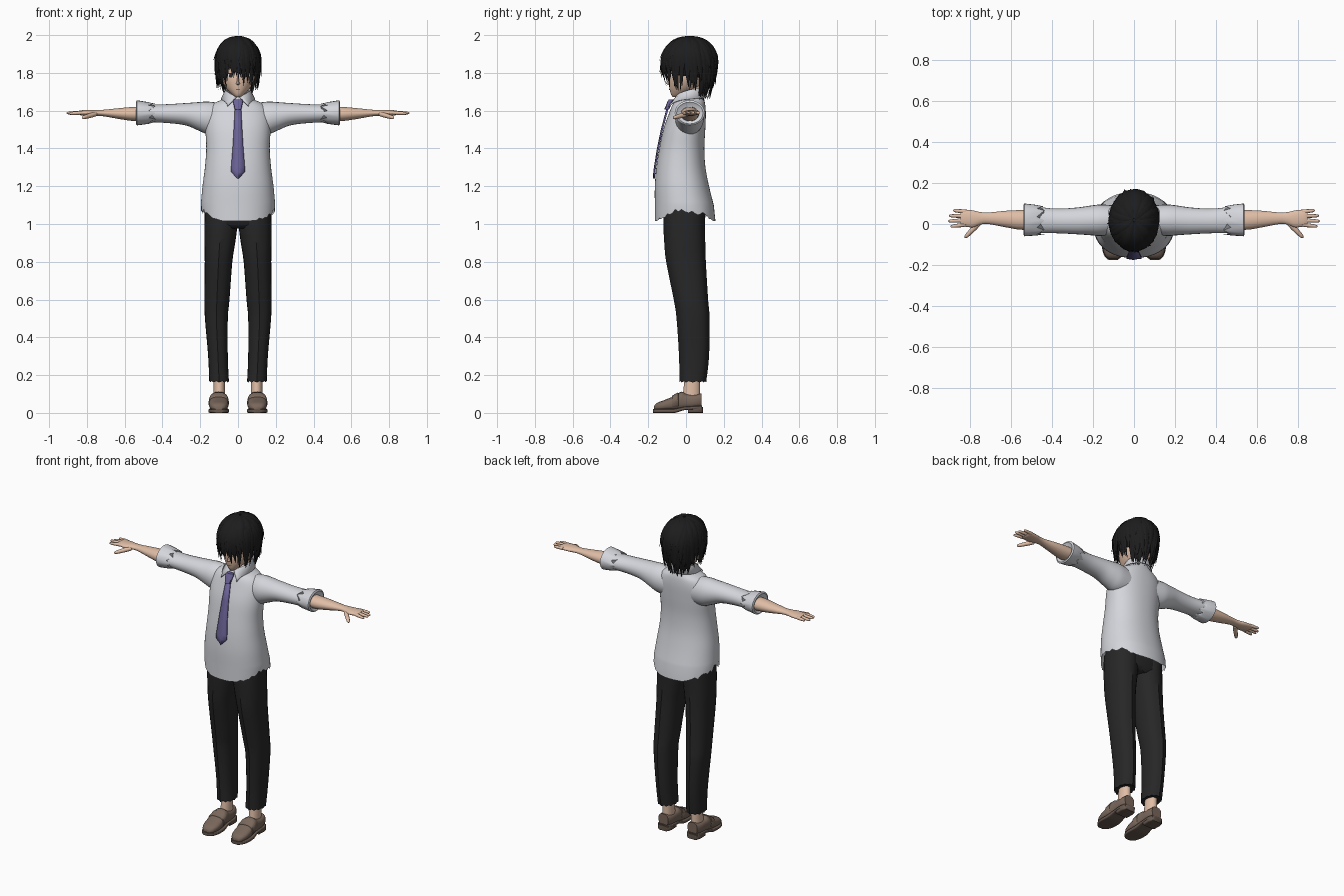
import bpy, bmesh, math, random
from math import sin, cos, pi
from mathutils import Vector

random.seed(4)
cube = bpy.data.objects.get("Cube")
if cube:
    bpy.data.objects.remove(cube)


def material(name, *rgb):
    m = bpy.data.materials.new(name)
    m.use_nodes = True
    m.diffuse_color = (*rgb, 1)
    m.node_tree.nodes["Principled BSDF"].inputs["Base Color"].default_value = (*rgb, 1)
    return m


skin = material("skin", .74, .51, .38)
shirt_white = material("shirt white", .66, .67, .71)
tie_purple = material("tie purple", .15, .125, .31)
trouser_black = material("trouser black", .02, .02, .021)
hair_black = material("hair black", .012, .012, .013)
shoe_brown = material("shoe brown", .19, .135, .105)
sole_brown = material("sole brown", .13, .095, .075)
eye_white = material("eye white", .75, .75, .75)
eye_dark = material("eye dark", .03, .02, .02)
lip = material("lip", .3, .12, .1)


def build(name, verts, faces, mat, mirror=False, solid=0, angle=50):
    me = bpy.data.meshes.new(name)
    me.from_pydata([tuple(v) for v in verts], [], faces)
    bm = bmesh.new()
    bm.from_mesh(me)
    bmesh.ops.recalc_face_normals(bm, faces=bm.faces)
    bm.to_mesh(me)
    bm.free()
    me.shade_smooth()
    me.set_sharp_from_angle(angle=math.radians(angle))
    me.materials.append(mat)
    ob = bpy.data.objects.new(name, me)
    bpy.context.collection.objects.link(ob)
    if solid:
        mod = ob.modifiers.new("thickness", "SOLIDIFY")
        mod.thickness, mod.offset = solid, 0
    if mirror:
        ob.modifiers.new("mirror", "MIRROR").use_mirror_merge = False
    return ob


def skin_rings(rings, start=0, closed=True, caps=(True, True)):
    n = len(rings[0])
    faces = []
    for i in range(len(rings) - 1):
        for j in range(n if closed else n - 1):
            k, a = (j + 1) % n, start + i * n
            faces.append((a + j, a + k, a + n + k, a + n + j))
    if caps[0]:
        faces.append(tuple(range(start, start + n)))
    if caps[1]:
        last = start + (len(rings) - 1) * n
        faces.append(tuple(range(last, last + n)))
    return [v for r in rings for v in r], faces


def loft(name, rings, mat, closed=True, caps=(True, True), **kw):
    return build(name, *skin_rings(rings, 0, closed, caps), mat, **kw)


def loft_many(name, tubes, mat, **kw):
    verts, faces = [], []
    for rings in tubes:
        v, f = skin_rings(rings, len(verts))
        verts += v
        faces += f
    return build(name, verts, faces, mat, **kw)


def ring(c, u, v, n=24, p=2):
    def f(q):
        return math.copysign(abs(q) ** (2 / p), q)
    angles = [2 * pi * i / n for i in range(n)]
    return [Vector(c) + Vector(u) * f(cos(a)) + Vector(v) * f(sin(a)) for a in angles]


def zring(z, x0, x1, y0, y1, **kw):
    return ring(((x0 + x1) / 2, (y0 + y1) / 2, z), ((x1 - x0) / 2, 0, 0), (0, (y1 - y0) / 2, 0), **kw)


def xring(x, z0, z1, y0, y1, **kw):
    return ring((x, (y0 + y1) / 2, (z0 + z1) / 2), (0, (y1 - y0) / 2, 0), (0, 0, (z1 - z0) / 2), **kw)


def yring(y, half, z0, z1, **kw):
    return ring((.102, y, (z0 + z1) / 2), (half, 0, 0), (0, 0, (z1 - z0) / 2), **kw)


def smooth(keys, steps=4):
    out = []
    for i in range(len(keys) - 1):
        four = keys[max(i - 1, 0)], keys[i], keys[i + 1], keys[min(i + 2, len(keys) - 1)]
        for s in range(steps):
            t = s / steps
            out.append([(2 * b + (c - a) * t + (2 * a - 5 * b + 4 * c - d) * t * t
                         + (3 * b - a - 3 * c + d) * t ** 3) / 2 for a, b, c, d in zip(*four)])
    return out + [keys[-1]]


# shirt body with a ragged hem that rises at the sides
body = [(1.1, .197, -.165, .147), (1.2, .188, -.165, .122), (1.3, .175, -.157, .103),
        (1.4, .168, -.141, .097), (1.5, .172, -.12, .102), (1.58, .168, -.092, .105),
        (1.63, .14, -.072, .102), (1.66, .085, -.052, .095), (1.69, .055, -.03, .085)]
rings = [zring(z, -hx, hx, y0, y1, n=64, p=2.2) for z, hx, y0, y1 in smooth(body)]
hem = zring(1.015, -.195, .195, -.165, .156, n=64, p=2.2)
for i, v in enumerate(hem):
    side = abs(cos(2 * pi * i / 64))
    v.z += .06 * side ** 3 + random.uniform(-.02, .02) * side ** 2
loft("shirt_body", [hem] + rings, shirt_white, caps=(False, True))

# sleeves with rolled, zigzag cuffs
sleeve = [(.09, 1.47, 1.64, -.05, .09), (.16, 1.475, 1.648, -.058, .095), (.21, 1.495, 1.645, -.055, .09),
          (.28, 1.523, 1.64, -.05, .08), (.38, 1.535, 1.634, -.045, .075), (.48, 1.54, 1.632, -.045, .085)]
loft("sleeves", [xring(*k) for k in smooth(sleeve)], shirt_white, mirror=True)
cuff = [(.455, 1.54, 1.636, -.05, .085), (.475, 1.53, 1.645, -.056, .093), (.535, 1.522, 1.655, -.06, .1),
        (.54, 1.53, 1.645, -.05, .09), (.525, 1.55, 1.62, -.025, .065)]
rings = [xring(*k) for k in cuff]
for i, v in enumerate(rings[0]):
    v.x += .018 * (i % 3 - 1)
loft("cuffs", rings, shirt_white, mirror=True)

# collar: open band folded outward, with points at the front
rows = [[], [], []]
for i in range(25):
    t = i / 24
    a = -pi / 2 + .12 + (2 * pi - .24) * t
    front = abs(2 * t - 1)
    tip = front ** 6
    x, y = cos(a), sin(a)
    rows[0].append(Vector((.058 * x, .025 + .066 * y, 1.715 - .05 * front ** 2)))
    rows[1].append(Vector((.065 * x, .022 + .075 * y, 1.722 - .052 * front ** 2)))
    low = Vector((.088 * x, .02 + .088 * y, 1.672 - .02 * front))
    low += Vector((math.copysign(.045, x), -.025, -.03)) * tip
    rows[2].append(low)
loft("collar", rows, shirt_white, closed=False, caps=(False, False), solid=.006)

# tie: knot and hanging blade
knot = [(1.66, .022, -.078), (1.65, .027, -.084), (1.605, .017, -.103)]
loft("tie_knot", [ring((0, y, z), (w, 0, 0), (0, .013, 0), n=12, p=3) for z, w, y in knot], tie_purple)
blade = [(1.61, .016, -.1), (1.5, .022, -.129), (1.4, .028, -.15), (1.3, .036, -.166),
         (1.275, .036, -.169), (1.24, .002, -.172)]
loft("tie_blade", [[Vector((w * s, y + .003 * abs(s), z)) for s in (-1, 0, 1)] for z, w, y in blade],
     tie_purple, closed=False, caps=(False, False), solid=.008)

# trousers: hips and two creased legs
hips = [(.975, .14, -.09, .075), (1.0, .176, -.113, .096), (1.1, .176, -.115, .1), (1.2, .15, -.1, .08)]
loft("trouser_hips", [zring(z, -h, h, a, b, p=2.5) for z, h, a, b in hips], trouser_black)
leg = [(1.08, .0, .176, -.115, .098), (1.0, .002, .178, -.115, .096), (.9, .015, .178, -.11, .097),
       (.8, .03, .176, -.1, .1), (.6, .045, .178, -.06, .112), (.5, .054, .175, -.045, .12),
       (.3, .054, .158, -.032, .117), (.165, .048, .152, -.03, .102)]
rings = [zring(*k, p=2.3) for k in smooth(leg)]
for r in rings:
    r[6].y += .005
    r[18].y -= .005
for i, v in enumerate(rings[-1]):
    v.z += .007 * (i % 2) - .004
loft("trouser_legs", rings, trouser_black, mirror=True, angle=35)

# ankles and loafers
ankle = [(.05, .068, .132, -.02, .075), (.11, .068, .13, -.015, .075), (.2, .07, .128, -.005, .075)]
loft("ankles", [zring(*k) for k in smooth(ankle)], skin, mirror=True)
upper = [(-.17, .02, .015, .035), (-.155, .038, .012, .052), (-.12, .05, .012, .066), (-.07, .051, .013, .086),
         (-.025, .046, .015, .112), (.0, .044, .02, .102), (.05, .043, .025, .098), (.082, .034, .03, .103)]
loft("shoe_uppers", [yring(*k, p=2.6) for k in smooth(upper, 3)], shoe_brown, mirror=True)
sole = [(-.175, .022, .0, .02), (-.158, .041, .0, .02), (-.12, .053, .0, .02), (-.06, .052, .0, .022),
        (-.01, .045, .014, .032), (.05, .046, .018, .036), (.086, .036, .02, .038)]
loft("shoe_soles", [yring(*k, p=6) for k in smooth(sole, 3)], sole_brown, mirror=True)
heel = [(.01, .043), (.055, .045), (.08, .04), (.09, .03)]
loft("shoe_heels", [yring(y, h, 0, .032, p=6) for y, h in heel], sole_brown, mirror=True)
strap = [(-.075, .051, .02, .086), (-.073, .054, .016, .091), (-.042, .051, .016, .109), (-.04, .048, .02, .103)]
loft("shoe_straps", [yring(*k, p=2.6) for k in strap], shoe_brown, mirror=True)

# forearms and palms
arm = [(.46, 1.545, 1.62, -.025, .07), (.55, 1.545, 1.62, -.028, .068), (.63, 1.556, 1.613, -.015, .064),
       (.71, 1.57, 1.605, .0, .056), (.75, 1.572, 1.604, -.003, .058), (.785, 1.572, 1.604, -.016, .066),
       (.83, 1.575, 1.602, -.012, .07), (.845, 1.582, 1.598, -.005, .062)]
loft("forearms_and_palms", [xring(*k) for k in smooth(arm)], skin, mirror=True)


def finger(root, tip, r):
    root, tip = Vector(root), Vector(tip)
    d = tip - root
    u = d.cross(Vector((0, 0, 1))).normalized()
    v = u.cross(d).normalized()
    shape = [(0, 1), (.3, 1.05), (.6, .95), (.85, .8), (.96, .55), (1, .15)]
    return [ring(root + d * t, u * r * s, v * r * s, n=10) for t, s in shape]


fingers = [finger((.82, -.003 + .021 * i, 1.589), (tip, -.012 + .026 * i, 1.585 + .003 * (i % 2)), .0095)
           for i, tip in enumerate((.895, .907, .902, .882))]
fingers.append(finger((.755, .005, 1.582), (.825, -.067, 1.562), .0125))
loft_many("fingers", fingers, skin, mirror=True)

# neck, head and face
neck = [(1.62, .05, -.02, .085), (1.68, .045, -.012, .078), (1.77, .045, -.01, .085)]
loft("neck", [zring(z, -h, h, a, b) for z, h, a, b in neck], skin)
skull = [(1.672, .012, -.07, -.035), (1.688, .034, -.08, .01), (1.72, .064, -.088, .065), (1.76, .084, -.092, .1),
         (1.8, .091, -.09, .12), (1.86, .095, -.095, .13), (1.92, .083, -.08, .115), (1.96, .05, -.04, .08)]
head = loft("head", [zring(z, -h, h, a, b, n=32) for z, h, a, b in smooth(skull)], skin)
loft("nose", [zring(z, -w, w, y, -.07, n=8) for z, w, y in
              ((1.735, .006, -.088), (1.742, .011, -.106), (1.755, .007, -.102), (1.79, .004, -.09))], skin)
bpy.context.view_layer.update()


def face_plate(name, x, z, w, h, mat, gap, **kw):
    pts = []
    for p in ring((x, -1, z), (w, 0, 0), (0, 0, h), n=14):
        hit = head.ray_cast(p, (0, 1, 0))
        pts.append(hit[1] + Vector((0, -gap, 0)))
    build(name, pts, [tuple(range(len(pts)))], mat, **kw)


face_plate("eye_whites", .04, 1.785, .019, .011, eye_white, .003, mirror=True)
face_plate("irises", .039, 1.785, .009, .011, eye_dark, .005, mirror=True)
face_plate("eyelashes", .041, 1.797, .021, .003, eye_dark, .005, mirror=True)
face_plate("mouth", 0, 1.712, .016, .002, lip, .003)

# hair: an under-cap covered with layers of tapered locks
bm = bmesh.new()
bmesh.ops.create_uvsphere(bm, u_segments=32, v_segments=20, radius=1)
for v in bm.verts:
    v.co = Vector((v.co.x * .113, .018 + v.co.y * .138, 1.86 + v.co.z * .126))
low = [v for v in bm.verts if v.co.z < 1.85 - .9 * (v.co.y + .12)]
bmesh.ops.delete(bm, geom=low, context="VERTS")
bm.verts.index_update()
build("hair_cap", [v.co for v in bm.verts], [[v.index for v in f.verts] for f in bm.faces], hair_black)
bm.free()


def lock(a, drop, width, drift=0, flare=0, lift=1, start=.3):
    rings, end = [], pi / 2 + drop
    for i in range(11):
        t = i / 10
        s = start + (end - start) * t
        u, over = min(s, pi / 2), max(0, s - pi / 2)
        r = sin(u) * lift - .14 * over ** 2 + flare * t ** 5
        ang = a + drift * t * t
        out, side = Vector((sin(ang), -cos(ang), 0)), Vector((cos(ang), sin(ang), 0))
        c = (out.x * r * .119, .018 + out.y * r * .147, 1.86 + .13 * cos(u) * lift - .135 * over)
        w = width * max(.03, 1 - t ** 2.5) * min(1, .35 + 2 * t)
        rings.append(ring(c, side * w, (out * sin(u) + Vector((0, 0, cos(u)))) * w * .35, n=6))
    return rings


def layer(name, count, a0, a1, d0, d1, width, lift, start=.3):
    R = random.uniform
    locks = [lock(a0 + (a1 - a0) * (i + R(.2, .8)) / count, R(d0, d1), width * R(.8, 1.2), R(-.2, .2),
                  R(-.03, .12), lift * R(.98, 1.02), start) for i in range(count)]
    loft_many(name, locks, hair_black, angle=60)


layer("hair_crown", 34, 0, 2 * pi, -.1, .6, .026, 1.0, .05)
layer("hair_bangs", 13, -.8, .8, .35, .7, .022, .98)
layer("hair_left_side", 12, .65, 1.8, .85, 1.15, .024, .98)
layer("hair_right_side", 12, -1.8, -.65, .85, 1.15, .024, .98)
layer("hair_back", 24, 1.7, 4.6, .75, 1.2, .027, .99)
layer("hair_nape", 18, 2.0, 4.28, 1.3, 1.58, .02, .95, 1)
long_bangs = [lock(.18, .95, .022, .12), lock(.4, .85, .024, .1), lock(-.45, .8, .022, -.12), lock(-.05, .65, .02, .2)]
loft_many("hair_long_bangs", long_bangs, hair_black, angle=60)
